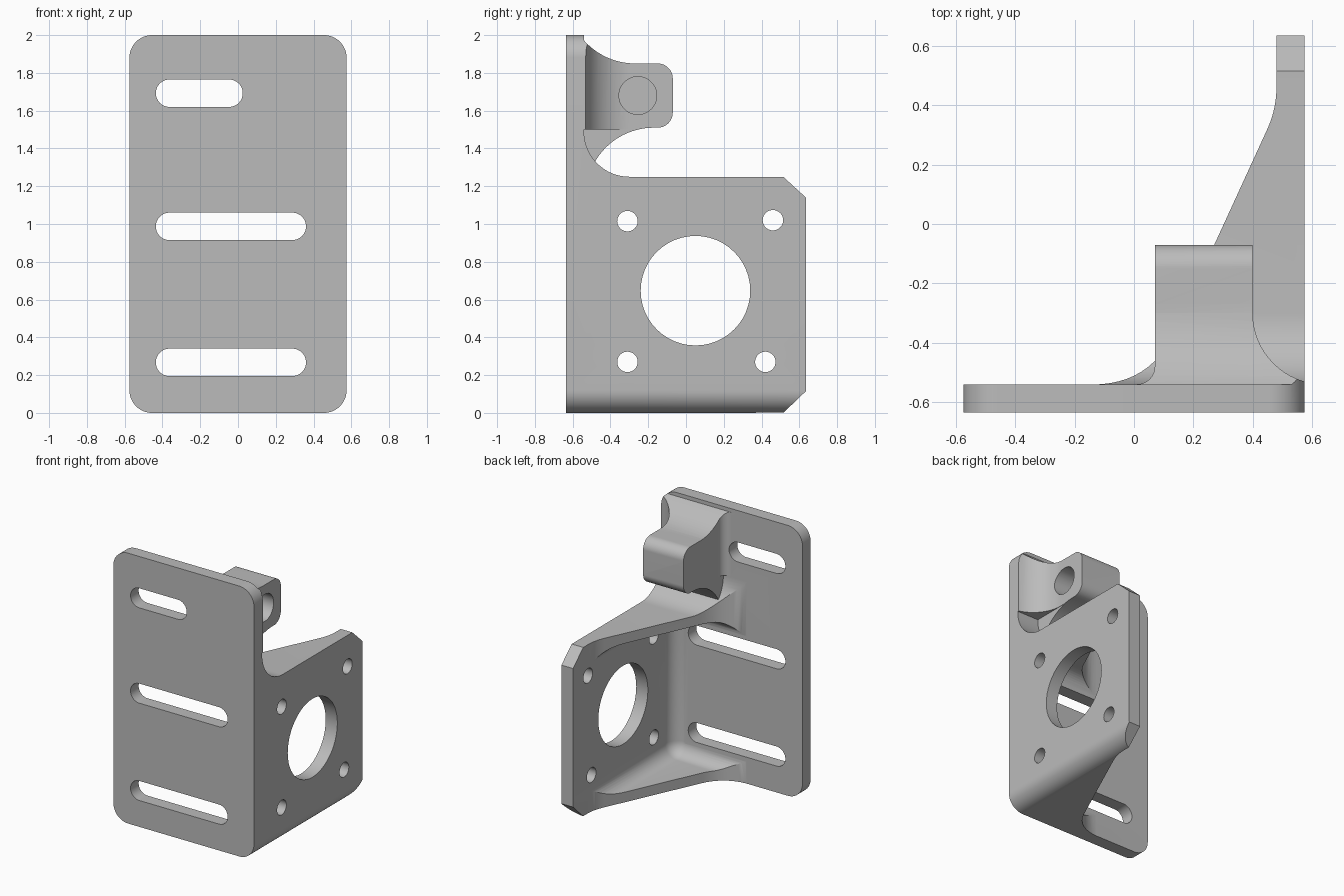
import bpy, bmesh
from math import sin, cos, pi, radians, acos
from mathutils import Vector

old = bpy.data.objects.get("Cube")
if old:
    bpy.data.objects.remove(old, do_unlink=True)

grey = bpy.data.materials.new("plain_grey")
grey.use_nodes = True
colour = (0.5, 0.5, 0.5, 1)
grey.diffuse_color = colour
grey.node_tree.nodes["Principled BSDF"].inputs["Base Color"].default_value = colour


def arc(cx, cy, r, start, end, n=16):
    """Points on an arc, angles in degrees."""
    angles = [radians(start + (end - start) * i / n) for i in range(n + 1)]
    return [(cx + r * cos(a), cy + r * sin(a)) for a in angles]


def blend(a, b, c, n=12):
    """Smooth corner from a to c, tangent to b."""
    a, b, c = Vector(a), Vector(b), Vector(c)
    steps = [i / n for i in range(n + 1)]
    return [tuple(a * (1 - t) ** 2 + b * 2 * t * (1 - t) + c * t * t) for t in steps]


def rounded(x0, x1, y0, y1, r):
    return (arc(x1 - r, y1 - r, r, 0, 90) + arc(x0 + r, y1 - r, r, 90, 180)
            + arc(x0 + r, y0 + r, r, 180, 270) + arc(x1 - r, y0 + r, r, 270, 360))


def make_object(name, bm):
    bmesh.ops.recalc_face_normals(bm, faces=bm.faces)
    mesh = bpy.data.meshes.new(name)
    bm.to_mesh(mesh)
    bm.free()
    mesh.materials.append(grey)
    obj = bpy.data.objects.new(name, mesh)
    bpy.context.collection.objects.link(obj)
    return obj


def prism(name, points, axis, low, high):
    """Extrude a closed profile along one axis."""
    place = {"x": lambda a, b: (low, a, b),
             "y": lambda a, b: (a, low, b),
             "z": lambda a, b: (a, b, low)}[axis]
    bm = bmesh.new()
    face = bm.faces.new([bm.verts.new(place(*p)) for p in points])
    moved = bmesh.ops.extrude_face_region(bm, geom=[face])["geom"]
    shift = Vector([(high - low) * (axis == k) for k in "xyz"])
    bmesh.ops.translate(bm, vec=shift, verts=[v for v in moved if isinstance(v, bmesh.types.BMVert)])
    bmesh.ops.remove_doubles(bm, verts=bm.verts, dist=0.0001)
    return make_object(name, bm)


def combine(target, other, operation):
    mod = target.modifiers.new(operation, "BOOLEAN")
    mod.operation, mod.solver, mod.object = operation, "EXACT", other
    bpy.context.view_layer.update()
    result = target.evaluated_get(bpy.context.evaluated_depsgraph_get())
    mesh = bpy.data.meshes.new_from_object(result)
    target.modifiers.clear()
    target.data = mesh
    bpy.data.objects.remove(other, do_unlink=True)


# Side plate and gussets: plan outline trimmed by the side outline
plan = ([(0.65, -0.6), (0.65, 0.7), (0.48, 0.7)]
        + blend((0.48, 0.46), (0.48, 0.386), (0.447, 0.315))
        + blend((0.133, -0.37), (0.053, -0.54), (-0.14, -0.541)) + [(-0.14, -0.6)])
bracket = prism("bracket", plan, "z", -0.1, 1.6)
side = ([(-0.7, -0.05), (0.46, -0.05), (0.515, 0), (0.635, 0.115), (0.635, 1.14), (0.515, 1.25)]
        + arc(-0.3, 1.49, 0.24, 270, 180) + [(-0.7, 1.49)])
combine(bracket, prism("side_outline", side, "x", -0.5, 0.8), "INTERSECT")

# Hollow between the gussets, with filleted corners
bm = bmesh.new()
bmesh.ops.create_cube(bm, size=1)
low, high = Vector((-1, -0.541, 0.075)), Vector((0.48, 1.2, 1.175))
for v in bm.verts:
    v.co = (low + high) / 2 + v.co * (high - low)
bmesh.ops.bevel(bm, geom=bm.edges[:], offset=0.1, segments=10, profile=0.5, affect="EDGES")
combine(bracket, make_object("hollow", bm), "DIFFERENCE")

# Mounting plate
plate = [(-0.65, -0.7), (0.65, -0.7), (0.65, -0.54), (-0.65, -0.54)]
combine(bracket, prism("mounting_plate", plate, "z", -0.1, 2.1), "UNION")

# Lug: flared plan trimmed by its side outline, plus the web under it
lug_side = ([(-0.62, 2.15)] + arc(-0.27, 2.21, 0.36, 195, 270)
            + arc(-0.15, 1.77, 0.08, 90, 0) + arc(-0.15, 1.59, 0.08, 0, -90)
            + arc(-0.17, 1.15, 0.36, 90, 150) + [(-0.62, 1.3)])
lug_plan = ([(0.7, -0.6), (0.7, -0.54)] + arc(0.64, -0.3, 0.24, 270, 180)
            + [(0.4, 0.1), (0.07, 0.1)] + arc(0.01, -0.48, 0.06, 0, -90) + [(0.01, -0.6)])
lug = prism("lug", lug_plan, "z", 1.5, 2.2)
combine(lug, prism("lug_outline", lug_side, "x", -0.2, 0.9), "INTERSECT")
combine(bracket, lug, "UNION")
combine(bracket, prism("web", lug_side, "x", 0.072, 0.398), "UNION")

# Rounded outer outline
combine(bracket, prism("outer_outline", rounded(-0.575, 0.575, 0, 2, 0.12), "y", -0.635, 0.8), "INTERSECT")

# Slots in the mounting plate
for x1, z0, z1 in [(0.025, 1.62, 1.765), (0.36, 0.915, 1.06), (0.36, 0.195, 0.34)]:
    combine(bracket, prism("slot", rounded(-0.435, x1, z0, z1, 0.0724), "y", -0.8, -0.5), "DIFFERENCE")

# Round holes through the side plate and a blind hole in the lug
for y, z, r, x0 in [(0.05, 0.647, 0.29, 0.3), (-0.31, 1.015, 0.054, 0.4), (0.46, 1.02, 0.054, 0.4),
                    (-0.31, 0.27, 0.054, 0.4), (0.42, 0.27, 0.054, 0.4), (-0.255, 1.68, 0.1, 0.15)]:
    combine(bracket, prism("hole", arc(y, z, r, 0, 360, 48), "x", x0, 0.8), "DIFFERENCE")

# Smooth curved faces, keep edges sharp
bpy.ops.object.select_all(action="DESELECT")
bracket.select_set(True)
bpy.context.view_layer.objects.active = bracket
bpy.ops.object.shade_smooth_by_angle(angle=radians(25))
